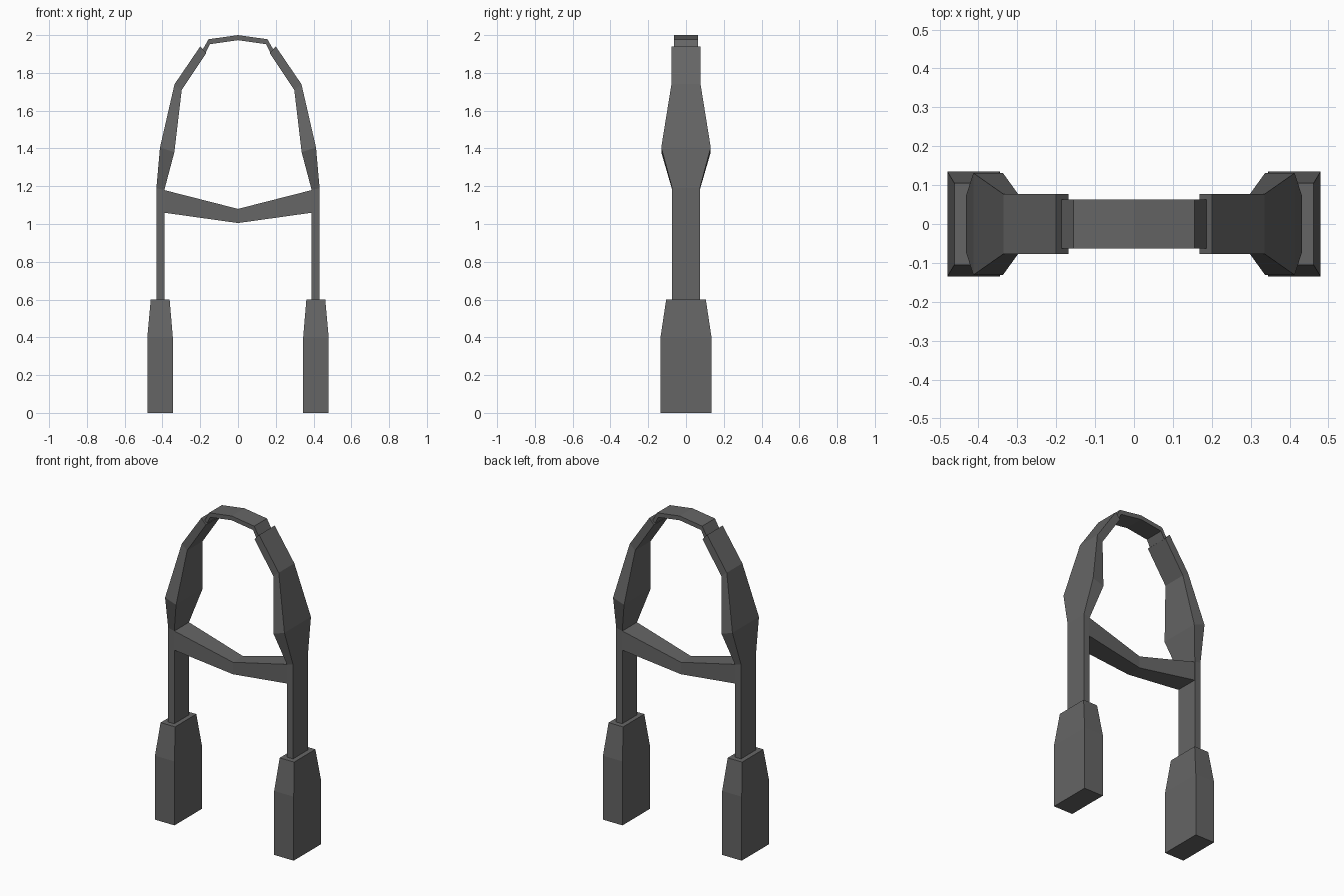
import bpy, bmesh

if "Cube" in bpy.data.objects:
    bpy.data.objects.remove(bpy.data.objects["Cube"])

mat = bpy.data.materials.new("dark grey")
mat.diffuse_color = (0.13, 0.13, 0.13, 1)
mat.use_nodes = True
mat.node_tree.nodes["Principled BSDF"].inputs["Base Color"].default_value = mat.diffuse_color


def loft(name, sections, mirror=True):
    """Join rectangular sections (x1, z1, x2, z2, half depth) into a solid."""
    bm = bmesh.new()
    rings = []
    for x1, z1, x2, z2, d in sections:
        rings.append([bm.verts.new(p) for p in
                      ((x1, -d, z1), (x2, -d, z2), (x2, d, z2), (x1, d, z1))])
    for a, b in zip(rings, rings[1:]):
        for i in range(4):
            j = (i + 1) % 4
            bm.faces.new((a[i], a[j], b[j], b[i]))
    bm.faces.new(rings[0])
    bm.faces.new(rings[-1])
    bmesh.ops.recalc_face_normals(bm, faces=bm.faces)
    me = bpy.data.meshes.new(name)
    bm.to_mesh(me)
    bm.free()
    me.materials.append(mat)
    ob = bpy.data.objects.new(name, me)
    bpy.context.collection.objects.link(ob)
    if mirror:
        ob.modifiers.new("mirror", 'MIRROR').use_clip = True
    return ob


# Tapered handgrip / foot blocks
loft("foot_block", [(0.345, 0, 0.48, 0, 0.135),
                    (0.345, 0.4, 0.48, 0.4, 0.135),
                    (0.362, 0.6, 0.462, 0.6, 0.105)])

# Posts that widen into the curved side arms
loft("side_arm", [(0.39, 0.59, 0.432, 0.59, 0.073),
                  (0.39, 1.18, 0.432, 1.19, 0.073),
                  (0.337, 1.38, 0.413, 1.405, 0.131),
                  (0.298, 1.71, 0.336, 1.74, 0.077),
                  (0.168, 1.905, 0.2, 1.94, 0.077)])

# Thin band over the top, its ends tucked into the arms
inner = [(0.175, 1.90), (0.148, 1.952), (0, 1.973)]
outer = [(0.19, 1.918), (0.156, 1.978), (0, 2.0)]
half = [i + o + (0.063,) for i, o in zip(inner, outer)]
loft("top_band", half + [(-a, b, -c, d, e) for a, b, c, d, e in half[1::-1]], False)

# V-shaped crossbar, narrower in the middle
end = (0.392, 1.06, 0.392, 1.18, 0.072)
loft("crossbar", [end, (0, 1.005, 0, 1.08, 0.05),
                  (-0.392, 1.06, -0.392, 1.18, 0.072)], False)
